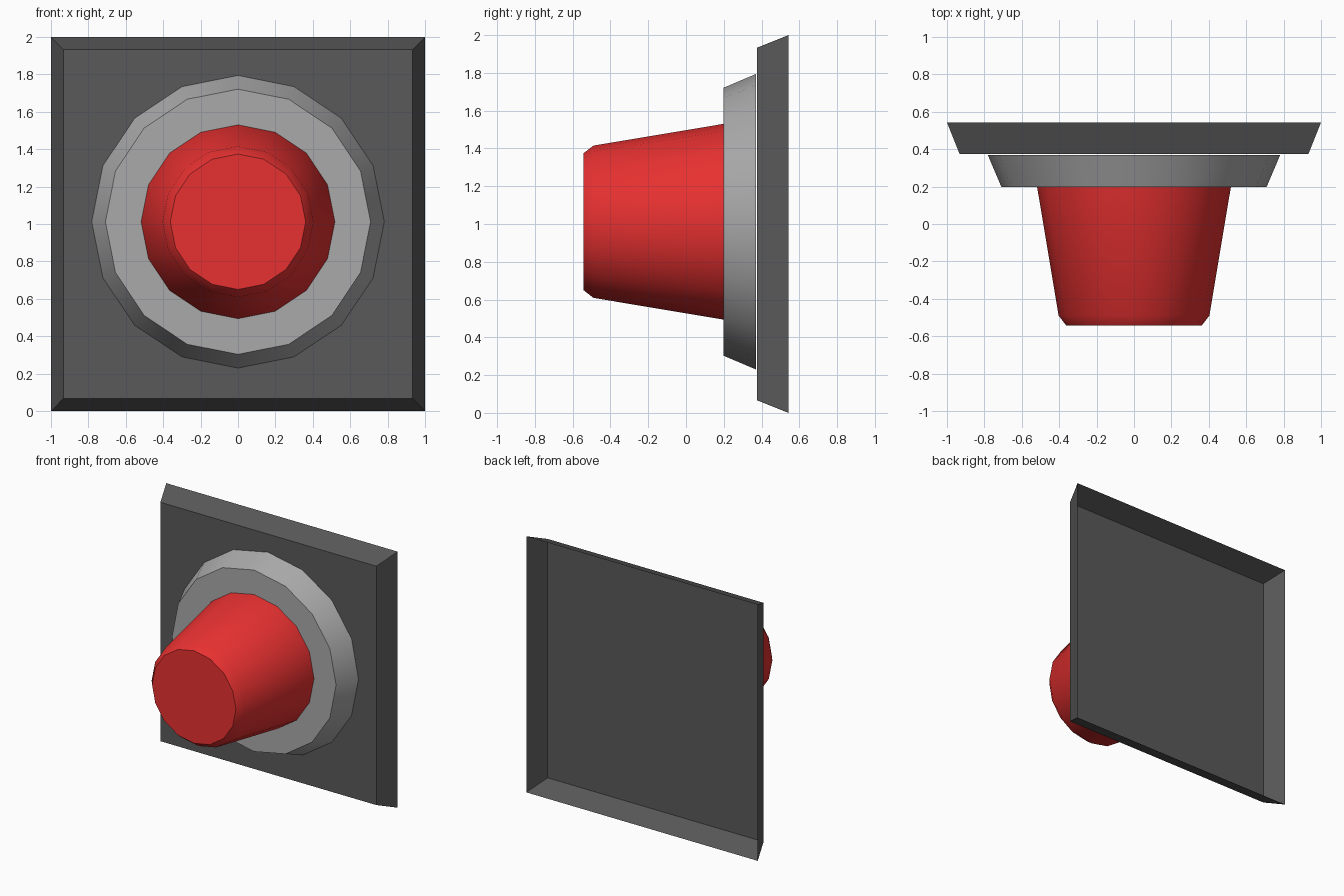
import bpy, bmesh, math

if "Cube" in bpy.data.objects:
    bpy.data.objects.remove(bpy.data.objects["Cube"])


def loft(name, rings, sides, z, turn=0.0, cap=True, smooth_angle=None, color=None):
    """Open-backed shell through (radius, y) rings listed back to front."""
    bm = bmesh.new()
    loops = []
    for r, y in rings:
        angles = [turn + 2 * math.pi * i / sides for i in range(sides)]
        loops.append([bm.verts.new((r * math.cos(a), y, z + r * math.sin(a))) for a in angles])
    for back, front in zip(loops, loops[1:]):
        for i in range(sides):
            j = (i + 1) % sides
            bm.faces.new((back[i], front[i], front[j], back[j]))
    if cap:
        bm.faces.new(loops[-1])
    bm.normal_update()
    # Orient the shell so its front-most face looks towards -y
    front_face = min(bm.faces, key=lambda f: f.calc_center_median().y)
    if front_face.normal.y > 0:
        bmesh.ops.reverse_faces(bm, faces=bm.faces)
    mesh = bpy.data.meshes.new(name)
    bm.to_mesh(mesh)
    bm.free()
    obj = bpy.data.objects.new(name, mesh)
    bpy.context.collection.objects.link(obj)
    if color:
        mat = bpy.data.materials.new(name + "_color")
        mat.diffuse_color = color
        mat.use_nodes = True
        mat.node_tree.nodes["Principled BSDF"].inputs["Base Color"].default_value = mat.diffuse_color
        mesh.materials.append(mat)
    if smooth_angle:
        bpy.ops.object.select_all(action='DESELECT')
        obj.select_set(True)
        bpy.context.view_layer.objects.active = obj
        bpy.ops.object.shade_smooth_by_angle(angle=math.radians(smooth_angle))
    return obj


root2 = math.sqrt(2)

# Square back plate: hollow, flared towards the open back
loft("back_plate", [(1.0 * root2, 0.543), (0.933 * root2, 0.375)], 4, 1.0,
     turn=math.pi / 4, color=(0.1, 0.1, 0.1, 1))

# Collar: sloped side and flat front face running in to the button
loft("collar", [(0.782, 0.37), (0.709, 0.198), (0.518, 0.198)], 16, 1.012,
     cap=False, smooth_angle=30, color=(0.4, 0.4, 0.4, 1))

# Tapered push button with a chamfered, softly shaded end
loft("button", [(0.518, 0.198), (0.403, -0.49), (0.362, -0.543)], 16, 1.012,
     smooth_angle=80, color=(0.8, 0.03, 0.03, 1))
